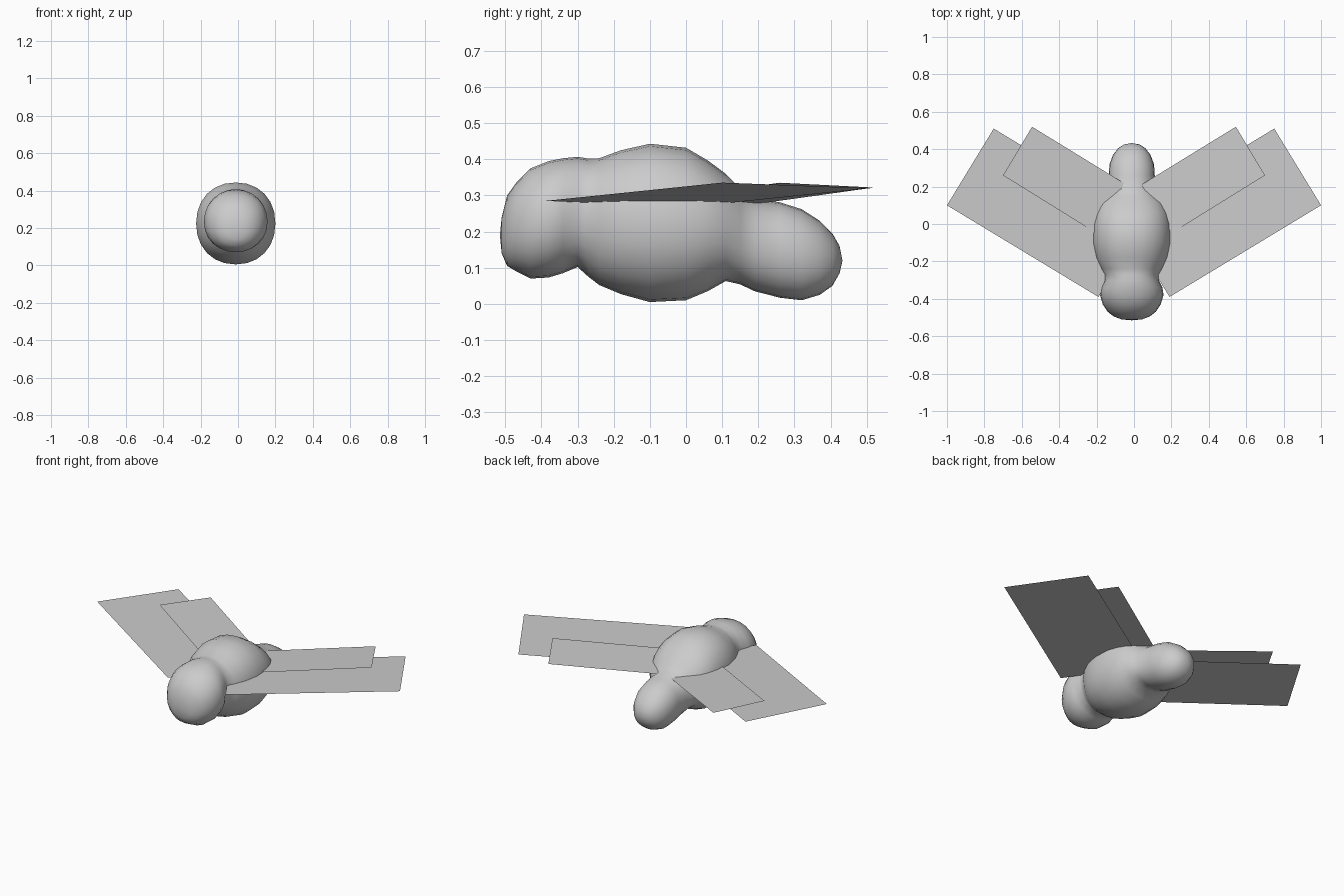
import bpy
import bmesh
from math import cos, sin, pi, copysign

cube = bpy.data.objects.get("Cube")
if cube:
    bpy.data.objects.remove(cube, do_unlink=True)

# One plain grey for the whole insect
grey = bpy.data.materials.new("plain grey")
grey.use_nodes = True
colour = (0.6, 0.6, 0.6, 1)
grey.diffuse_color = colour
grey.node_tree.nodes["Principled BSDF"].inputs["Base Color"].default_value = colour


def finish(bm, name, smooth):
    """Turn a bmesh into a named, coloured object."""
    mesh = bpy.data.meshes.new(name)
    for face in bm.faces:
        face.smooth = smooth
    bm.to_mesh(mesh)
    bm.free()
    mesh.materials.append(grey)
    obj = bpy.data.objects.new(name, mesh)
    bpy.context.collection.objects.link(obj)
    return obj


def squared(value, power):
    """Superellipse coordinate from a sine or cosine."""
    return copysign(abs(value) ** (2 / power), value)


def loft(name, centre_x, sections, tips, sides=24, power=2.15):
    """Skin rounded sections (y, top, bottom, half width) and close both tips."""
    bm = bmesh.new()
    rings = []
    for y, top, bottom, half_width in sections:
        middle, half_height = (top + bottom) / 2, (top - bottom) / 2
        ring = []
        for i in range(sides):
            angle = 2 * pi * i / sides
            ring.append(bm.verts.new((
                centre_x + half_width * squared(cos(angle), power),
                y,
                middle + half_height * squared(sin(angle), power))))
        rings.append(ring)
    for first, second in zip(rings, rings[1:]):
        for i in range(sides):
            j = (i + 1) % sides
            bm.faces.new((first[i], first[j], second[j], second[i]))
    for ring, (y, z) in zip((rings[0], rings[-1]), tips):
        tip = bm.verts.new((centre_x, y, z))
        for i in range(sides):
            bm.faces.new((ring[i], ring[(i + 1) % sides], tip))
    bmesh.ops.recalc_face_normals(bm, faces=bm.faces[:])
    return finish(bm, name, True)


def wing(name, corners, root_height, slope, side):
    """Flat sheet rising outwards, mirrored by side, facing up."""
    bm = bmesh.new()
    verts = [bm.verts.new((side * x, y, root_height + slope * x))
             for x, y in corners]
    face = bm.faces.new(verts)
    face.normal_update()
    if face.normal.z < 0:
        face.normal_flip()
    return finish(bm, name, False)


# Head, thorax and abdomen blended into one soft body
head = [
    (-0.51, 0.24, 0.14, 0.055),
    (-0.495, 0.30, 0.105, 0.095),
    (-0.47, 0.335, 0.09, 0.128),
    (-0.43, 0.375, 0.07, 0.155),
    (-0.38, 0.395, 0.073, 0.17),
    (-0.34, 0.403, 0.085, 0.164),
    (-0.30, 0.407, 0.102, 0.145),
]
thorax = [
    (-0.27, 0.402, 0.075, 0.147),
    (-0.24, 0.403, 0.052, 0.168),
    (-0.18, 0.425, 0.027, 0.195),
    (-0.10, 0.443, 0.005, 0.212),
    (0.0, 0.432, 0.01, 0.21),
    (0.06, 0.397, 0.035, 0.197),
    (0.11, 0.36, 0.063, 0.175),
]
abdomen = [
    (0.15, 0.32, 0.054, 0.145),
    (0.19, 0.292, 0.035, 0.125),
    (0.26, 0.281, 0.017, 0.123),
    (0.32, 0.262, 0.01, 0.119),
    (0.37, 0.23, 0.025, 0.1),
    (0.405, 0.195, 0.05, 0.073),
    (0.425, 0.16, 0.085, 0.042),
]
loft("body", -0.012, head + thorax + abdomen, ((-0.515, 0.19), (0.433, 0.12)))

# Two pairs of flat rectangular wings
front_corners = [(0.19, -0.39), (1.0, 0.1), (0.75, 0.51), (-0.06, 0.02)]
rear_corners = [(0.2, -0.05), (0.7, 0.26), (0.545, 0.52), (0.04, 0.21)]
for side, label in ((1, "left"), (-1, "right")):
    wing("front_wing_" + label, front_corners, 0.273, 0.0625, side)
    wing("rear_wing_" + label, rear_corners, 0.275, 0.086, side)
